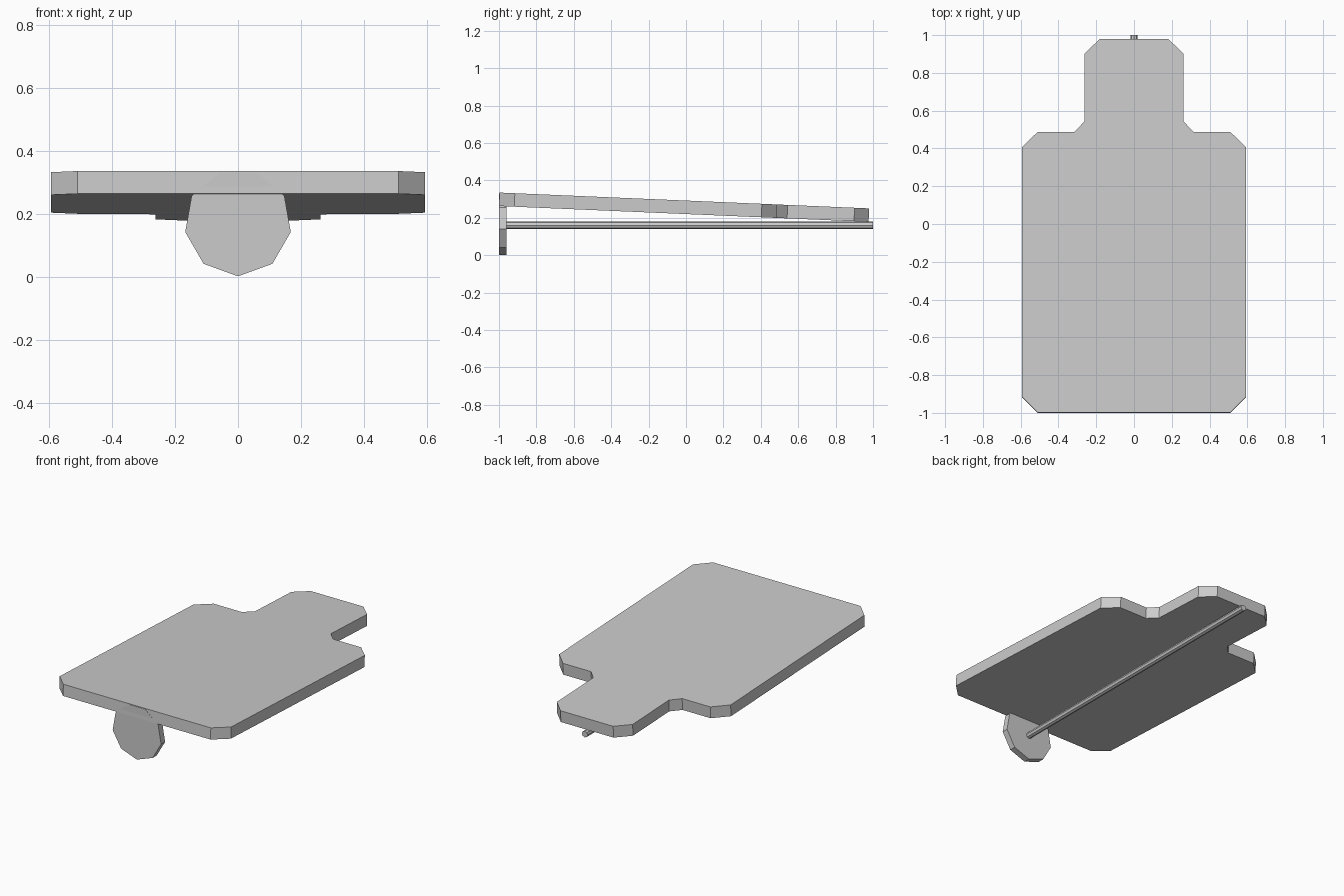
import bpy, bmesh, math
from mathutils import Matrix, Vector

if "Cube" in bpy.data.objects:
    bpy.data.objects.remove(bpy.data.objects["Cube"])


def prism(name, points, depth, matrix):
    """Extrude a flat outline along local z, then place it."""
    bm = bmesh.new()
    face = bm.faces.new([bm.verts.new((x, y, 0)) for x, y in points])
    ext = bmesh.ops.extrude_face_region(bm, geom=[face])
    new = [v for v in ext["geom"] if isinstance(v, bmesh.types.BMVert)]
    bmesh.ops.translate(bm, verts=new, vec=(0, 0, depth))
    bmesh.ops.recalc_face_normals(bm, faces=bm.faces)
    bmesh.ops.transform(bm, matrix=matrix, verts=bm.verts)
    mesh = bpy.data.meshes.new(name)
    bm.to_mesh(mesh)
    bm.free()
    obj = bpy.data.objects.new(name, mesh)
    bpy.context.collection.objects.link(obj)
    return obj


def ngon(sides, radius, start):
    return [(radius * math.cos(start + math.tau * i / sides),
             radius * math.sin(start + math.tau * i / sides)) for i in range(sides)]


# Sloping board: mirrored outline, tilted down towards the back
half = [(0.51, 0), (0.593, 0.082), (0.593, 1.404), (0.51, 1.486), (0.315, 1.486),
        (0.262, 1.542), (0.262, 1.9), (0.182, 1.978)]
outline = half + [(-x, y) for x, y in reversed(half)]
tilt = Matrix.Translation((0, -1.0, 0.263)) @ Matrix.Rotation(math.radians(-2.45), 4, 'X')
prism("board", outline, 0.072, tilt)

# Local z points to +y, local y points up
upright = Matrix.Rotation(math.radians(90), 4, 'X') @ Matrix.Scale(-1, 4, Vector((0, 0, 1)))

# Nine-sided disc under the front edge
prism("front_disc", ngon(9, 0.17, -math.pi / 2), 0.04,
      Matrix.Translation((0, -0.999, 0.171)) @ upright)

# Thin rod running the full length underneath
prism("long_rod", ngon(8, 0.0195, math.pi / 2), 1.97,
      Matrix.Translation((0, -0.97, 0.16)) @ upright)
